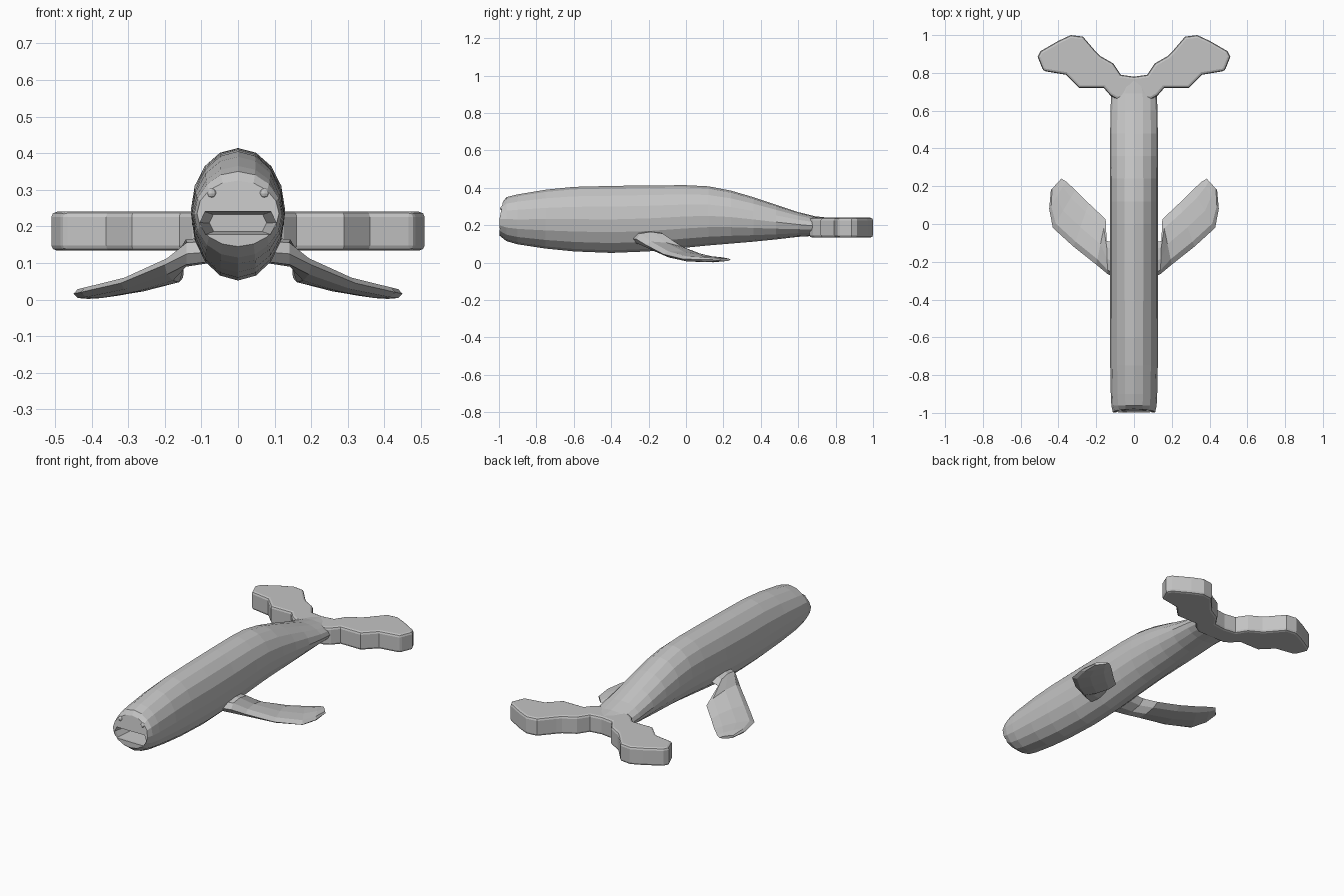
import bpy, bmesh, math
from mathutils import Vector

if "Cube" in bpy.data.objects:
    bpy.data.objects.remove(bpy.data.objects["Cube"])


def material(name, v):
    m = bpy.data.materials.new(name)
    m.diffuse_color = (v, v, v, 1)
    m.use_nodes = True
    m.node_tree.nodes["Principled BSDF"].inputs["Base Color"].default_value = m.diffuse_color
    return m


grey = material("grey skin", 0.55)


def make(name, bm, mat=grey):
    bmesh.ops.recalc_face_normals(bm, faces=bm.faces)
    me = bpy.data.meshes.new(name)
    bm.to_mesh(me)
    bm.free()
    ob = bpy.data.objects.new(name, me)
    bpy.context.collection.objects.link(ob)
    me.materials.append(mat)
    return ob


def loft(rings):
    """Skin a list of closed rings and cap both ends."""
    bm = bmesh.new()
    vs = [[bm.verts.new(p) for p in r] for r in rings]
    n = len(vs[0])
    for a, b in zip(vs, vs[1:]):
        for i in range(n):
            j = (i + 1) % n
            bm.faces.new((a[i], a[j], b[j], b[i]))
    bm.faces.new(vs[0])
    bm.faces.new(vs[-1])
    return bm


def apply(ob, mod):
    bpy.context.view_layer.objects.active = ob
    bpy.ops.object.modifier_apply(modifier=mod.name)


# Body: y, bottom, top, half width
stations = [(-0.998, 0.145, 0.325, 0.112), (-0.96, 0.115, 0.35, 0.12),
            (-0.9, 0.098, 0.365, 0.123), (-0.75, 0.075, 0.39, 0.126),
            (-0.6, 0.06, 0.405, 0.127), (-0.4, 0.052, 0.41, 0.128),
            (-0.2, 0.06, 0.413, 0.128), (0.0, 0.08, 0.414, 0.128),
            (0.12, 0.092, 0.408, 0.128), (0.24, 0.102, 0.385, 0.128),
            (0.36, 0.112, 0.35, 0.127), (0.48, 0.124, 0.31, 0.126),
            (0.6, 0.138, 0.27, 0.125), (0.69, 0.143, 0.248, 0.12),
            (0.76, 0.145, 0.24, 0.09)]
rings = []
for k, (y, lo, hi, w) in enumerate(stations):
    zc, h = (lo + hi) / 2, (hi - lo) / 2
    ring = []
    for i in range(16):
        a = 2 * math.pi * i / 16
        z = zc + h * math.sin(a)
        # the brow leans back from the upper lip
        lean = 0.2 * max(0, z - 0.23) if k == 0 else 0
        ring.append((w * math.cos(a), y + lean, z))
    rings.append(ring)
body = make("body", loft(rings))

# Open mouth, cut into the front of the head
lips = [(-0.104, 0.21), (-0.09, 0.24), (0.09, 0.24),
        (0.104, 0.21), (0.088, 0.178), (-0.088, 0.178)]
cutter = make("mouth_cutter", loft(
    [[(x * s, y, 0.209 + (z - 0.209) * s) for x, z in lips]
     for y, s in ((-1.05, 1.0), (-0.98, 1.0), (-0.86, 0.75))]))
cutter.hide_render = True
mod = body.modifiers.new("mouth", 'BOOLEAN')
mod.operation = 'DIFFERENCE'
mod.solver = 'EXACT'
mod.object = cutter
apply(body, mod)
bpy.data.objects.remove(cutter)

# Tail flukes: half outline mirrored, extruded and bevelled
half = [(0.09, 0.66), (0.125, 0.68), (0.16, 0.72), (0.29, 0.72), (0.36, 0.79),
        (0.48, 0.81), (0.51, 0.885), (0.495, 0.915), (0.40, 0.97), (0.335, 1.0),
        (0.27, 0.992), (0.20, 0.91), (0.18, 0.89), (0.11, 0.85), (0.07, 0.79)]
outline = half + [(0, 0.78)] + [(-x, y) for x, y in reversed(half)]
flukes = make("tail_flukes", loft(
    [[(x, y, z) for x, y in outline] for z in (0.134, 0.24)]))
mod = flukes.modifiers.new("soft edge", 'BEVEL')
mod.width = 0.014
mod.segments = 2
mod.limit_method = 'ANGLE'
mod.angle_limit = math.radians(50)
apply(flukes, mod)

# Flippers: leading point, trailing point, thickness
sections = [((0.08, -0.29, 0.13), (0.08, -0.10, 0.14), 0.07),
            ((0.14, -0.265, 0.125), (0.145, -0.09, 0.13), 0.075),
            ((0.20, -0.215, 0.095), (0.15, 0.025, 0.06), 0.055),
            ((0.32, -0.12, 0.045), (0.24, 0.11, 0.035), 0.04),
            ((0.43, -0.02, 0.02), (0.31, 0.18, 0.022), 0.034),
            ((0.449, 0.08, 0.016), (0.36, 0.225, 0.018), 0.03),
            ((0.44, 0.18, 0.015), (0.385, 0.24, 0.016), 0.016)]
profile = [(0, 0), (0.12, 0.4), (0.45, 0.5), (0.8, 0.35),
           (1, 0), (0.8, -0.35), (0.45, -0.5), (0.12, -0.4)]
for side, label in ((1, "left"), (-1, "right")):
    rings = []
    for lead, trail, th in sections:
        a, b = Vector(lead), Vector(trail)
        ring = []
        for t, h in profile:
            p = a.lerp(b, t)
            ring.append((p.x * side, p.y, max(0, p.z + h * th)))
        rings.append(ring)
    make("flipper_" + label, loft(rings))

    # Eye
    bm = bmesh.new()
    bmesh.ops.create_uvsphere(bm, u_segments=10, v_segments=6, radius=0.014)
    bmesh.ops.translate(bm, verts=bm.verts, vec=(0.072 * side, -0.98, 0.29))
    make("eye_" + label, bm)
